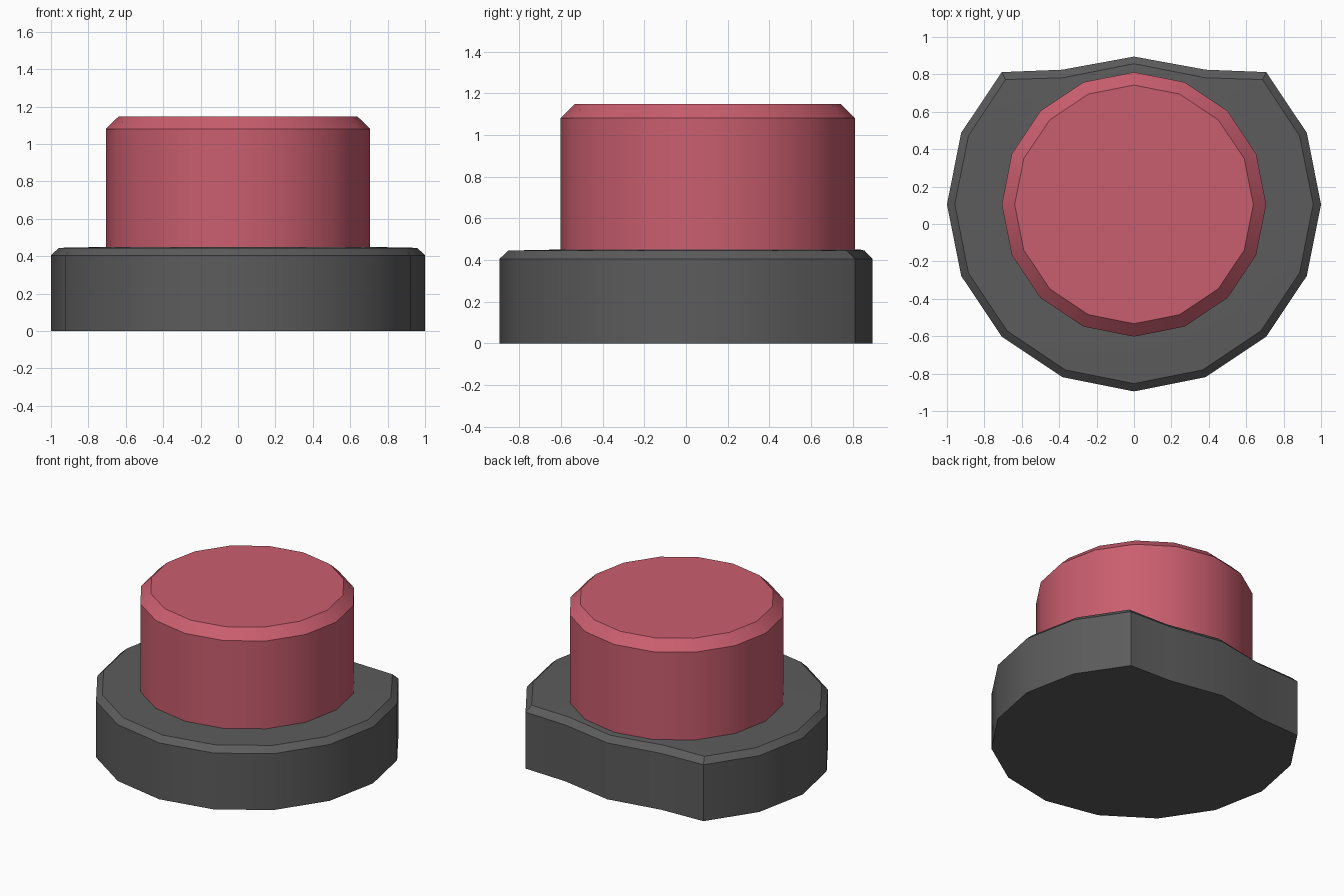
import bpy, bmesh, math

if "Cube" in bpy.data.objects:
    bpy.data.objects.remove(bpy.data.objects["Cube"])

CY = 0.105  # shared axis of button and base


def material(name, rgb):
    m = bpy.data.materials.new(name)
    m.diffuse_color = (*rgb, 1)
    m.use_nodes = True
    m.node_tree.nodes["Principled BSDF"].inputs["Base Color"].default_value = m.diffuse_color
    return m


def circle(r, n=16):
    return [(r * math.cos(2 * math.pi * i / n), CY + r * math.sin(2 * math.pi * i / n))
            for i in range(n)]


def loft(name, rings, mat):
    """Stack (outline, z) rings into a closed solid."""
    bm = bmesh.new()
    loops = [[bm.verts.new((x, y, z)) for x, y in pts] for pts, z in rings]
    n = len(loops[0])
    for a, b in zip(loops, loops[1:]):
        for i in range(n):
            j = (i + 1) % n
            bm.faces.new((a[i], a[j], b[j], b[i]))
    bm.faces.new(loops[0][::-1])
    bm.faces.new(loops[-1])
    bmesh.ops.recalc_face_normals(bm, faces=bm.faces)
    me = bpy.data.meshes.new(name)
    bm.to_mesh(me)
    bm.free()
    me.materials.append(mat)
    ob = bpy.data.objects.new(name, me)
    bpy.context.collection.objects.link(ob)
    bpy.ops.object.select_all(action='DESELECT')
    ob.select_set(True)
    bpy.context.view_layer.objects.active = ob
    bpy.ops.object.shade_smooth_by_angle(angle=math.radians(30))
    return ob


def base_outline(r, corner, shoulder, tip):
    """Round outline with the back pulled into two corners and a shallow tip."""
    pts = circle(r)
    pts[2], pts[3], pts[4] = corner, shoulder, tip
    pts[5], pts[6] = (-shoulder[0], shoulder[1]), (-corner[0], corner[1])
    return pts


grey = material("dark grey", (0.107, 0.107, 0.107))
red = material("soft red", (0.59, 0.112, 0.158))

# Base plate with chamfered rim and a barely raised seat
outer = base_outline(1.0, (0.707, 0.812), (0.383, 0.825), (0, 0.895))
inner = base_outline(0.958, (0.687, 0.772), (0.38, 0.782), (0, 0.857))
seat = base_outline(0.76, (0.537, 0.642), (0.291, 0.76), (0, 0.84))
loft("base", [(outer, 0), (outer, 0.405), (inner, 0.445), (seat, 0.449)], grey)

# Button with chamfered top
loft("button", [(circle(0.707), 0.43), (circle(0.707), 1.08), (circle(0.638), 1.148)], red)
